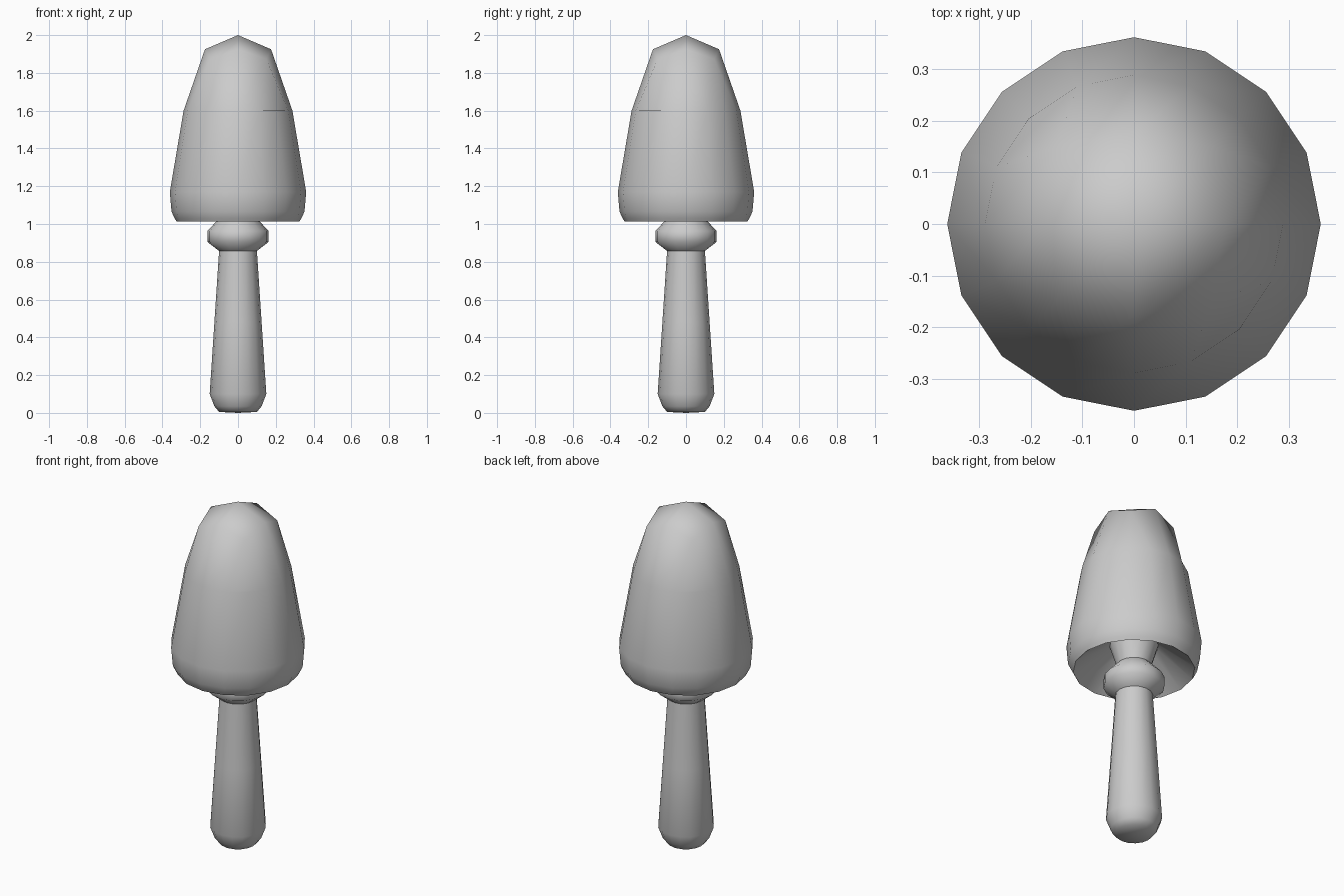
import bpy, bmesh
from math import sin, cos, pi, radians

if "Cube" in bpy.data.objects:
    bpy.data.objects.remove(bpy.data.objects["Cube"])

SIDES = 16


def finish(name, bm, angle):
    bmesh.ops.recalc_face_normals(bm, faces=bm.faces)
    mesh = bpy.data.meshes.new(name)
    bm.to_mesh(mesh)
    bm.free()
    obj = bpy.data.objects.new(name, mesh)
    bpy.context.collection.objects.link(obj)
    bpy.ops.object.select_all(action='DESELECT')
    obj.select_set(True)
    bpy.context.view_layer.objects.active = obj
    bpy.ops.object.shade_smooth_by_angle(angle=radians(angle))
    return obj


def lathe(bm, profile):
    """Revolve (radius, z) points into rings joined by quads."""
    rings = [[bm.verts.new((r * cos(2 * pi * k / SIDES), r * sin(2 * pi * k / SIDES), z))
              for k in range(SIDES)] for r, z in profile]
    for a, b in zip(rings, rings[1:]):
        for k in range(SIDES):
            n = (k + 1) % SIDES
            bm.faces.new((a[k], a[n], b[n], b[k]))
    return rings


def square_angle(i, j):
    """Angle of a square-grid point once the square is rounded to a circle."""
    if abs(i) >= abs(j):
        return radians(45 * j / i + (180 if i < 0 else 0))
    return radians(90 - 45 * i / j + (180 if j < 0 else 0))


# Handle with rounded butt
bm = bmesh.new()
rings = lathe(bm, [(0.10, 0.005), (0.125, 0.035), (0.15, 0.10), (0.125, 0.48), (0.10, 0.86)])
tip = bm.verts.new((0, 0, 0))
for k in range(SIDES):
    bm.faces.new((tip, rings[0][(k + 1) % SIDES], rings[0][k]))
finish("handle", bm, 60)

# Collar and the flared neck above it
bm = bmesh.new()
lathe(bm, [(0.10, 0.857), (0.162, 0.905), (0.162, 0.963), (0.09, 1.04)])
finish("collar", bm, 60)
bm = bmesh.new()
lathe(bm, [(0.09, 1.03), (0.13, 1.16)])
finish("neck", bm, 60)

# Head: hollow underside, rounded rim, tapering wall
bm = bmesh.new()
rings = lathe(bm, [(0.13, 1.16), (0.325, 1.012), (0.335, 1.03), (0.352, 1.065),
                   (0.361, 1.17), (0.288, 1.60)])

# Head crown: a 4 x 4 quad patch filling the top ring
grid = {}
for i in range(-2, 3):
    for j in range(-2, 3):
        level = max(abs(i), abs(j))
        if level == 0:
            grid[i, j] = bm.verts.new((0, 0, 2.0))
            continue
        a = square_angle(i, j)
        if level == 2:
            grid[i, j] = rings[-1][round(a / (2 * pi / SIDES)) % SIDES]
        else:
            r, z = (0.212, 1.873) if i and j else (0.175, 1.925)
            grid[i, j] = bm.verts.new((r * cos(a), r * sin(a), z))
for i in range(-2, 2):
    for j in range(-2, 2):
        bm.faces.new((grid[i, j], grid[i + 1, j], grid[i + 1, j + 1], grid[i, j + 1]))
finish("head", bm, 65)
